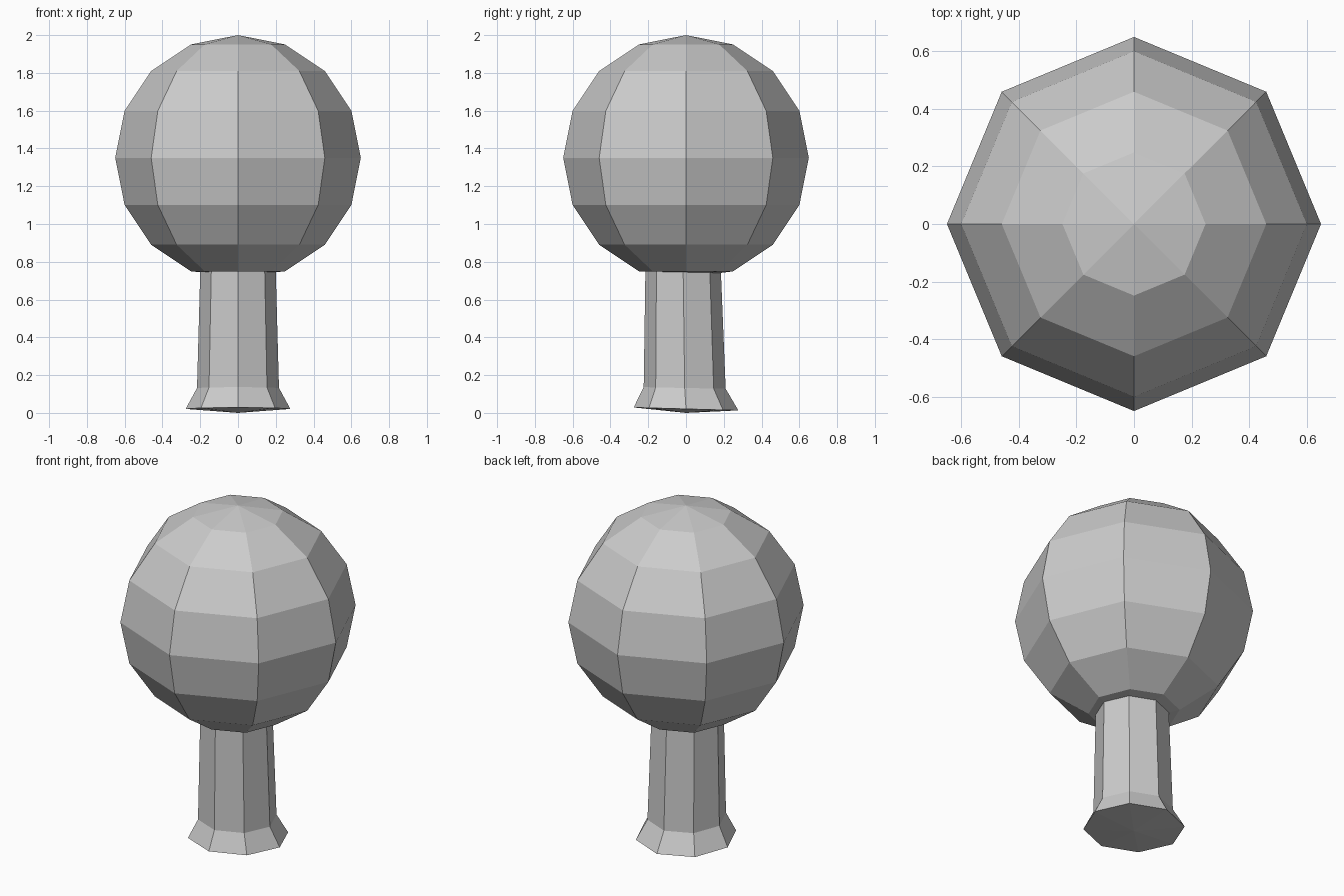
import bpy, bmesh
from math import sin, cos, pi

if "Cube" in bpy.data.objects:
    bpy.data.objects.remove(bpy.data.objects["Cube"])

SIDES = 8


def lathe(name, rings):
    """Loft octagonal rings of (radius, z, y offset, z slope along y); radius 0 is a pole."""
    bm = bmesh.new()
    loops = []
    for r, z, oy, slope in rings:
        if r == 0:
            loops.append([bm.verts.new((0, oy, z))] * SIDES)
        else:
            loop = []
            for i in range(SIDES):
                a = 2 * pi * i / SIDES
                y = r * sin(a)
                loop.append(bm.verts.new((r * cos(a), y + oy, z + slope * y)))
            loops.append(loop)
    for low, high in zip(loops, loops[1:]):
        for i in range(SIDES):
            j = (i + 1) % SIDES
            corners = dict.fromkeys((low[i], low[j], high[j], high[i]))
            bm.faces.new(list(corners))
    bmesh.ops.recalc_face_normals(bm, faces=bm.faces)
    # Point the normals of the open shell away from the axis
    side = max(bm.faces, key=lambda f: f.calc_center_median().xy.length)
    if side.normal.xy.dot(side.calc_center_median().xy) < 0:
        bmesh.ops.reverse_faces(bm, faces=bm.faces)
    mesh = bpy.data.meshes.new(name)
    bm.to_mesh(mesh)
    bm.free()
    obj = bpy.data.objects.new(name, mesh)
    bpy.context.collection.objects.link(obj)
    return obj


# Collar ring where the trunk joins the underside of the crown
collar = (0.20, 0.745, -0.015, -0.02)

# Round crown: eight-sided ball, open at the collar
R, CZ = 0.65, 1.35
ball = [(R * sin(pi * k / 8), CZ - R * cos(pi * k / 8), 0, 0) for k in range(1, 8)]
lathe("crown", [collar] + ball + [(0, CZ + R, 0, 0)])

# Tapered trunk with flared foot and shallow pointed underside
lathe("trunk", [
    (0, 0.0, 0, 0),
    (0.277, 0.021, 0, -0.028),
    (0.217, 0.132, -0.007, -0.02),
    collar,
])
